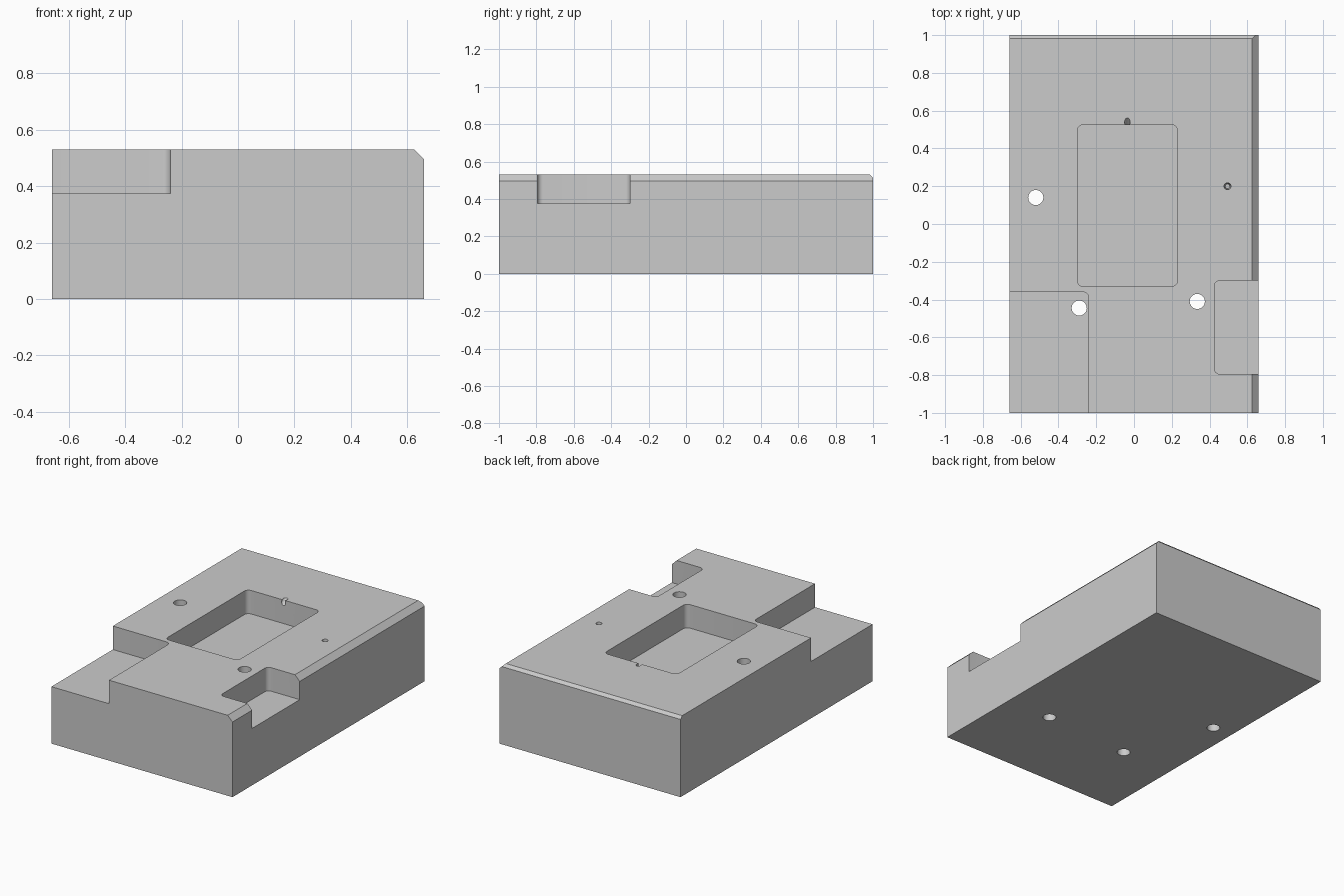
import bpy, bmesh, math
from mathutils import Vector, Matrix

if "Cube" in bpy.data.objects:
    bpy.data.objects.remove(bpy.data.objects["Cube"], do_unlink=True)

HALF_X, HALF_Y, TOP, FLOOR = 0.66, 1.0, 0.53, 0.375

metal = bpy.data.materials.new("machined grey")
metal.use_nodes = True
grey = (0.6, 0.6, 0.6, 1)
metal.diffuse_color = grey
metal.node_tree.nodes["Principled BSDF"].inputs["Base Color"].default_value = grey


def make_object(name, bm):
    bmesh.ops.recalc_face_normals(bm, faces=bm.faces)
    mesh = bpy.data.meshes.new(name)
    bm.to_mesh(mesh)
    bm.free()
    mesh.materials.append(metal)
    obj = bpy.data.objects.new(name, mesh)
    bpy.context.collection.objects.link(obj)
    return obj


def box(x0, x1, y0, y1, z0, z1):
    bm = bmesh.new()
    bmesh.ops.create_cube(bm, size=1)
    bmesh.ops.scale(bm, vec=(x1 - x0, y1 - y0, z1 - z0), verts=bm.verts)
    bmesh.ops.translate(bm, vec=((x0 + x1) / 2, (y0 + y1) / 2, (z0 + z1) / 2), verts=bm.verts)
    return bm


def pocket(name, x0, x1, y0, y1, radius=0.03):
    """Cutter with rounded upright corners."""
    bm = box(x0, x1, y0, y1, FLOOR, TOP + 0.2)
    upright = [e for e in bm.edges if abs(e.verts[0].co.z - e.verts[1].co.z) > 0.1]
    bmesh.ops.bevel(bm, geom=upright, offset=radius, segments=6, profile=0.5, affect='EDGES')
    return make_object(name, bm)


def drill(name, centre, radius, tip_radius, depth, tilt=0.0):
    """Round cutter, narrowing from radius to tip_radius."""
    bm = bmesh.new()
    bmesh.ops.create_cone(bm, cap_ends=True, segments=32, radius1=tip_radius,
                          radius2=radius, depth=depth,
                          matrix=Matrix.Translation(centre) @ Matrix.Rotation(tilt, 4, 'X'))
    return make_object(name, bm)


# Block with chamfers on the left and back top edges
bm = box(-HALF_X, HALF_X, -HALF_Y, HALF_Y, 0, TOP)
for point, normal in (((HALF_X, 0, TOP - 0.035), (1, 0, 1)),
                      ((0, HALF_Y, TOP - 0.018), (0, 1, 1))):
    cut = bmesh.ops.bisect_plane(bm, geom=bm.verts[:] + bm.edges[:] + bm.faces[:],
                                 plane_co=Vector(point), plane_no=Vector(normal), clear_outer=True)
    rim = [g for g in cut["geom_cut"] if isinstance(g, bmesh.types.BMEdge)]
    bmesh.ops.contextual_create(bm, geom=rim)
block = make_object("machined_block", bm)

# Central pocket, corner step and side notch
cutters = [
    pocket("pocket_cutter", -0.30, 0.23, -0.33, 0.525),
    pocket("corner_step_cutter", -0.9, -0.24, -1.2, -0.36),
    pocket("side_notch_cutter", 0.425, 0.9, -0.795, -0.30),
]
# Through holes
for x, y in ((-0.52, 0.14), (-0.29, -0.445), (0.335, -0.41)):
    cutters.append(drill("through_hole_cutter", (x, y, TOP / 2), 0.04, 0.04, 1))
# Small blind hole and slanted hole into the pocket
cutters.append(drill("blind_hole_cutter", (0.495, 0.2, TOP - 0.04), 0.019, 0.012, 0.1))
cutters.append(drill("slanted_hole_cutter", (-0.035, 0.54, TOP), 0.015, 0.015, 0.12, math.radians(-45)))

for cutter in cutters:
    cutter.hide_render = True
    mod = block.modifiers.new(cutter.name, 'BOOLEAN')
    mod.operation = 'DIFFERENCE'
    mod.solver = 'EXACT'
    mod.object = cutter

# Apply the cuts, then drop the cutters
bpy.context.view_layer.objects.active = block
block.select_set(True)
for mod in list(block.modifiers):
    bpy.ops.object.modifier_apply(modifier=mod.name)
for cutter in cutters:
    bpy.data.objects.remove(cutter, do_unlink=True)
bpy.ops.object.shade_smooth_by_angle(angle=math.radians(30))
